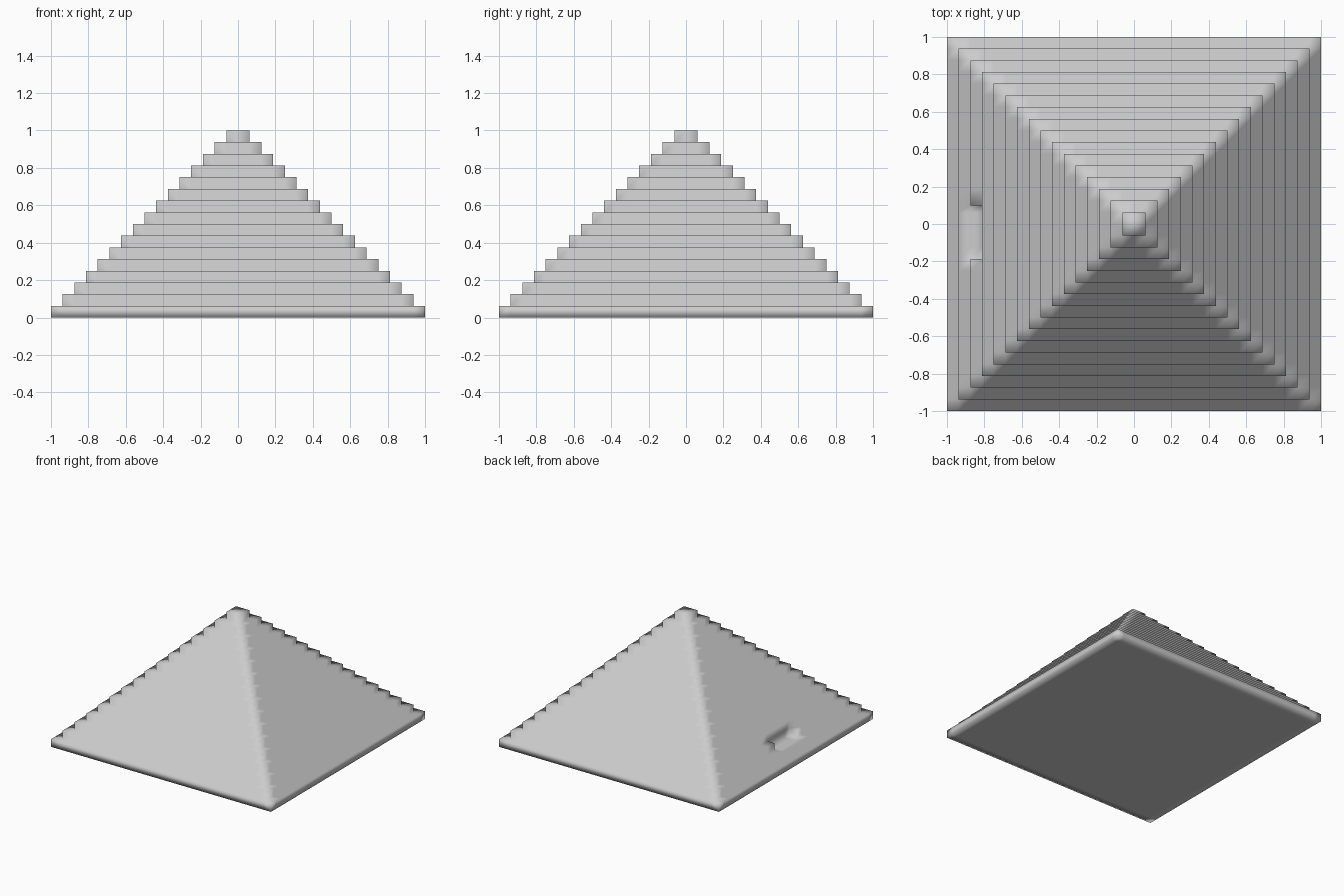
import bpy, bmesh
from mathutils import Vector

if "Cube" in bpy.data.objects:
    bpy.data.objects.remove(bpy.data.objects["Cube"])

N = 16            # number of steps
S = 1.0 / N       # block size


def solid(i, j, k):
    """True where the block at grid cell (i, j, k) belongs to the pyramid."""
    if not 0 <= k < N:
        return False
    r = N - k
    if not (-r <= i < r and -r <= j < r):
        return False
    # shallow doorway cut out of the third step on the left side
    return not (k == 2 and i == -14 and -3 <= j < 2)


bm = bmesh.new()
verts = {}


def vert(p):
    if p not in verts:
        x, y, z = (c * S for c in p)
        # the doorway's back jamb sits slightly off the block grid
        if p[0] in (-14, -13) and p[1] == 2 and p[2] in (2, 3):
            y = 0.1
        verts[p] = bm.verts.new((x, y, z))
    return verts[p]


# Outer skin of the blocks: one shared-vertex quad per exposed block side
for k in range(N):
    for i in range(k - N, N - k):
        for j in range(k - N, N - k):
            if not solid(i, j, k):
                continue
            for axis in range(3):
                for side in (0, 1):
                    n = [i, j, k]
                    n[axis] += 1 if side else -1
                    if solid(*n):
                        continue
                    u, v = (axis + 1) % 3, (axis + 2) % 3
                    ring = []
                    for a, b in ((0, 0), (1, 0), (1, 1), (0, 1)):
                        p = [i, j, k]
                        p[axis] += side
                        p[u] += a
                        p[v] += b
                        ring.append(vert(tuple(p)))
                    if not side:
                        ring.reverse()
                    bm.faces.new(ring).smooth = True

mesh = bpy.data.meshes.new("stepped_pyramid")
bm.to_mesh(mesh)
bm.free()
pyramid = bpy.data.objects.new("stepped_pyramid", mesh)
bpy.context.collection.objects.link(pyramid)
